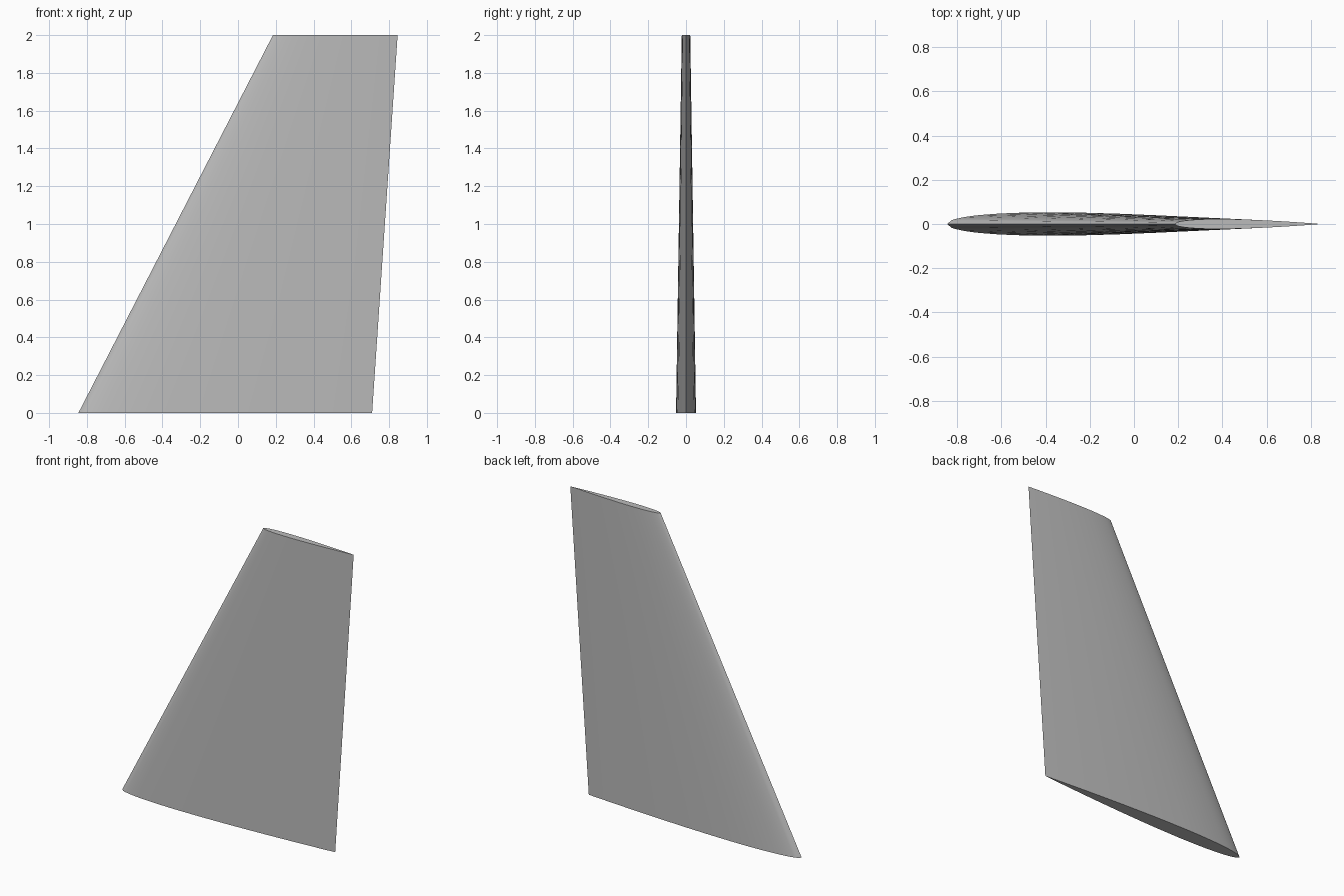
import bpy, bmesh, math

cube = bpy.data.objects.get("Cube")
if cube:
    bpy.data.objects.remove(cube, do_unlink=True)

THICKNESS = 0.068
STATIONS = [0, .0125, .025, .05, .075, .1, .15, .2, .25, .3,
            .4, .5, .6, .7, .8, .9, .95, 1]


def half_thickness(t):
    """Symmetric airfoil, closed at the trailing edge."""
    return 5 * THICKNESS * (.2969 * math.sqrt(t) - .126 * t - .3516 * t**2
                            + .2843 * t**3 - .1036 * t**4)


def section(bm, lead, trail, z):
    """Closed airfoil loop: back side to the tail, then front side to the nose."""
    chord = trail - lead
    loop = [(t, 1) for t in STATIONS] + [(t, -1) for t in STATIONS[-2:0:-1]]
    return [bm.verts.new((lead + t * chord, side * half_thickness(t) * chord, z))
            for t, side in loop]


# Plain grey paint
grey = bpy.data.materials.new("light_grey")
grey.use_nodes = True
colour = (0.5, 0.5, 0.5, 1)
grey.diffuse_color = colour
grey.node_tree.nodes["Principled BSDF"].inputs["Base Color"].default_value = colour

# Swept, tapered fin lofted from root to tip
bm = bmesh.new()
root = section(bm, -.845, .71, 0)
tip = section(bm, .185, .845, 2)
count = len(root)
for i in range(count):
    j = (i + 1) % count
    bm.faces.new((root[i], root[j], tip[j], tip[i]))
bm.faces.new(root)
bm.faces.new(tip)
bmesh.ops.recalc_face_normals(bm, faces=bm.faces)
mesh = bpy.data.meshes.new("tail_fin")
bm.to_mesh(mesh)
bm.free()
mesh.materials.append(grey)
fin = bpy.data.objects.new("tail_fin", mesh)
bpy.context.collection.objects.link(fin)

# Smooth skin with sharp caps and edges
bpy.ops.object.select_all(action="DESELECT")
fin.select_set(True)
bpy.context.view_layer.objects.active = fin
bpy.ops.object.shade_smooth_by_angle(angle=math.radians(30))
